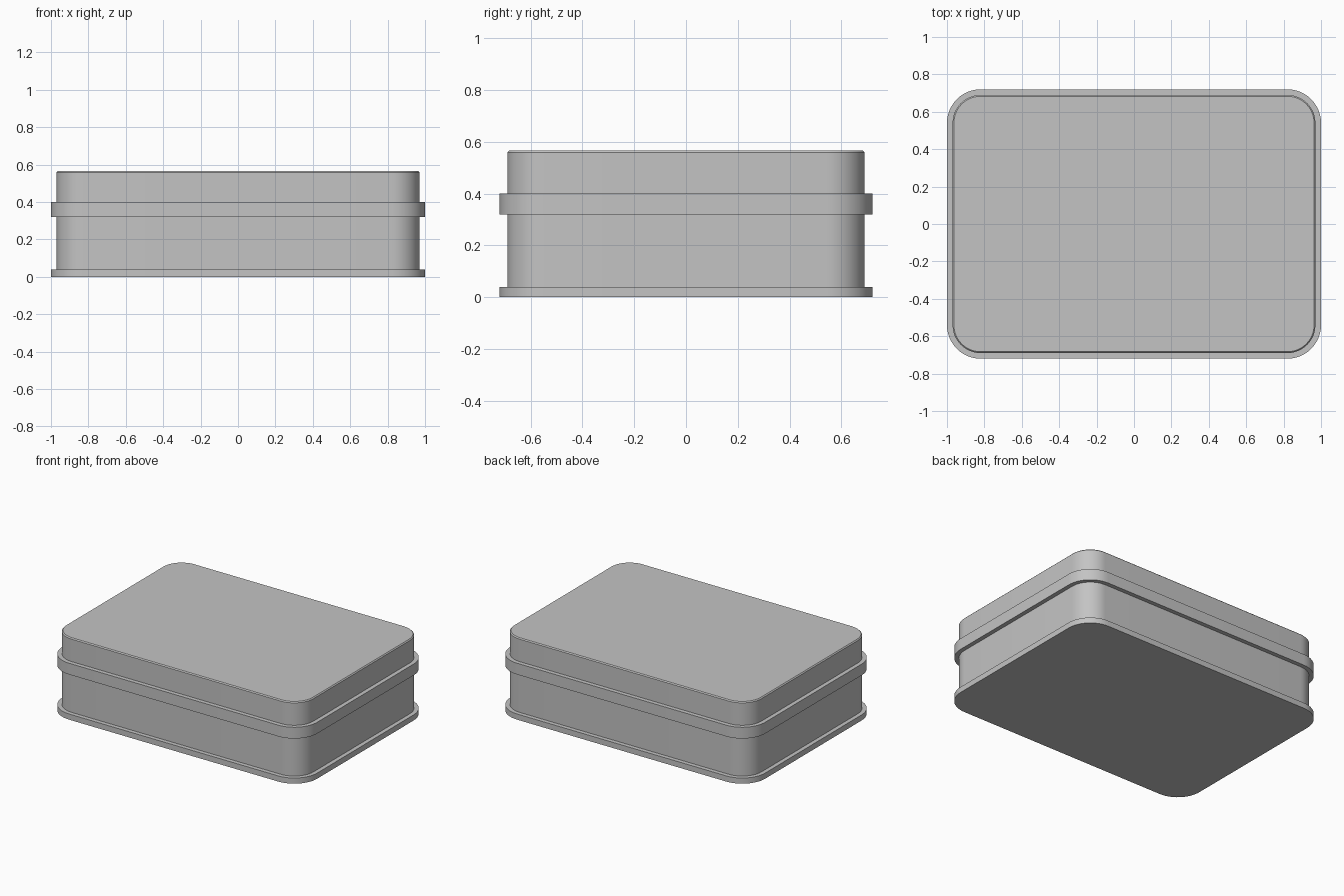
import bpy, bmesh, math

if "Cube" in bpy.data.objects:
    bpy.data.objects.remove(bpy.data.objects["Cube"])

HALF_X, HALF_Y, RADIUS = 1.0, 0.72, 0.18   # footprint of the widest rim
STEPS = 12                                 # segments per rounded corner

grey = bpy.data.materials.new("plain_grey")
grey.diffuse_color = (0.55, 0.55, 0.55, 1)
grey.use_nodes = True
grey.node_tree.nodes["Principled BSDF"].inputs["Base Color"].default_value = grey.diffuse_color


def rounded_ring(bm, inset, z):
    """Rounded rectangle, shrunk evenly by inset, at height z."""
    r = RADIUS - inset
    cx, cy = HALF_X - RADIUS, HALF_Y - RADIUS
    ring = []
    for q, (sx, sy) in enumerate([(1, 1), (-1, 1), (-1, -1), (1, -1)]):
        for i in range(STEPS + 1):
            a = math.pi / 2 * (q + i / STEPS)
            ring.append(bm.verts.new((sx * cx + r * math.cos(a), sy * cy + r * math.sin(a), z)))
    return ring


def stacked_shell(name, profile, cap_bottom=False, cap_top=False):
    """Skin a profile of (inset, z) steps around the rounded rectangle."""
    bm = bmesh.new()
    rings = [rounded_ring(bm, *p) for p in profile]
    for low, high in zip(rings, rings[1:]):
        n = len(low)
        for i in range(n):
            j = (i + 1) % n
            bm.faces.new((low[i], low[j], high[j], high[i]))
    if cap_bottom:
        bm.faces.new(rings[0][::-1])
    if cap_top:
        bm.faces.new(rings[-1])
    mesh = bpy.data.meshes.new(name)
    bm.to_mesh(mesh)
    bm.free()
    mesh.materials.append(grey)
    obj = bpy.data.objects.new(name, mesh)
    bpy.context.collection.objects.link(obj)
    bpy.ops.object.select_all(action='DESELECT')
    obj.select_set(True)
    bpy.context.view_layer.objects.active = obj
    bpy.ops.object.shade_smooth_by_angle(angle=math.radians(30))


# Box body: foot rim, then the straight wall up to the lid
stacked_shell("box_body", [(0, 0), (0, 0.04), (0.03, 0.04), (0.03, 0.32)], cap_bottom=True)

# Lid: overhanging band, upper wall, thin chamfer and flat top
stacked_shell("lid", [(0.03, 0.32), (0, 0.32), (0, 0.40), (0.03, 0.40),
                      (0.03, 0.559), (0.037, 0.566)], cap_top=True)
